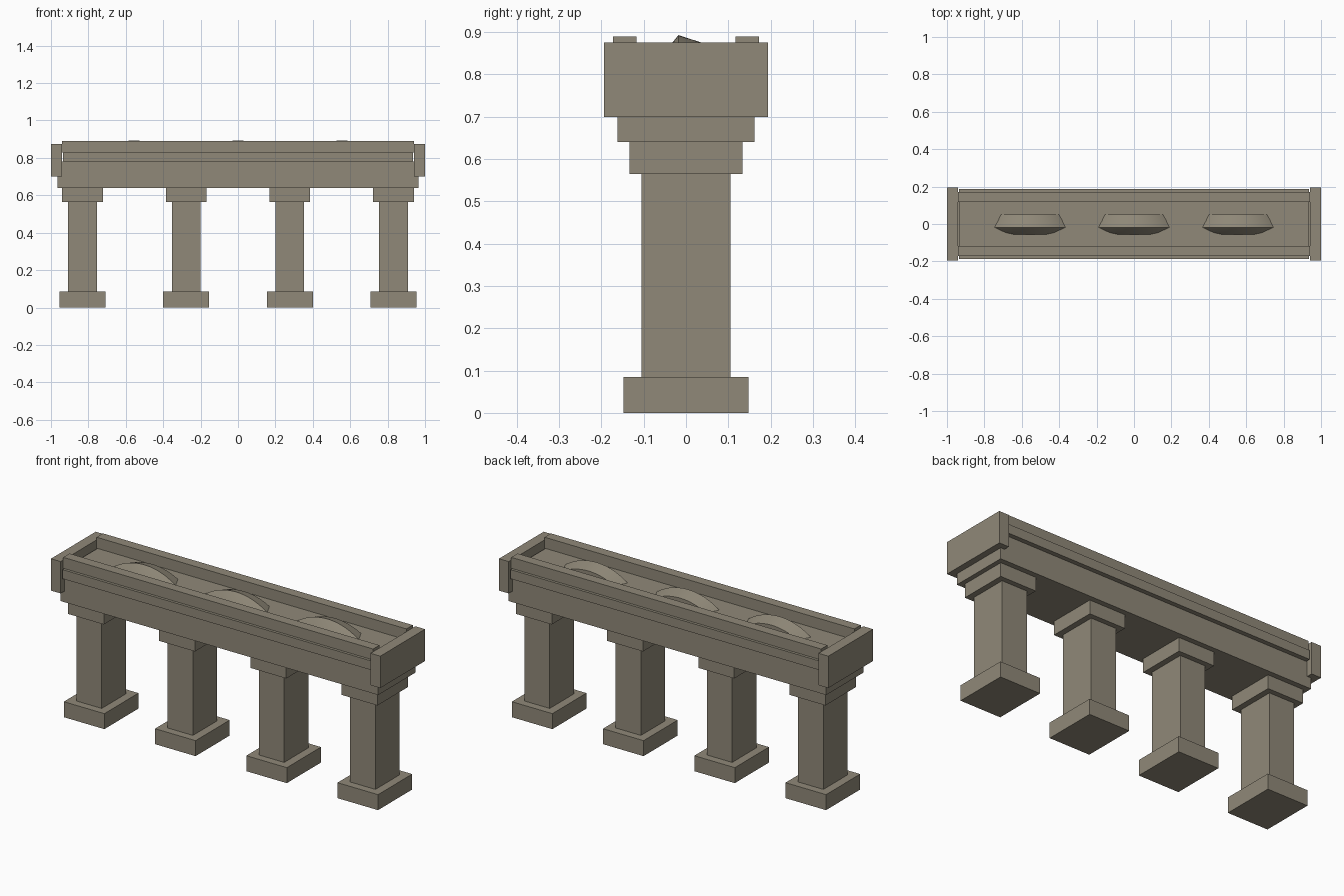
import bpy, math

if "Cube" in bpy.data.objects:
    bpy.data.objects.remove(bpy.data.objects["Cube"])

stone = bpy.data.materials.new("stone")
stone.diffuse_color = (0.28, 0.25, 0.19, 1)
stone.use_nodes = True
stone.node_tree.nodes["Principled BSDF"].inputs["Base Color"].default_value = stone.diffuse_color


def add_mesh(name, verts, faces):
    me = bpy.data.meshes.new(name)
    me.from_pydata(verts, [], faces)
    me.materials.append(stone)
    ob = bpy.data.objects.new(name, me)
    bpy.context.collection.objects.link(ob)
    return ob


def box(name, x0, x1, y0, y1, z0, z1):
    v = [(x, y, z) for x in (x0, x1) for y in (y0, y1) for z in (z0, z1)]
    f = [(0, 1, 3, 2), (4, 6, 7, 5), (0, 4, 5, 1), (2, 3, 7, 6), (0, 2, 6, 4), (1, 5, 7, 3)]
    return add_mesh(name, v, f)


# Four pillars: plinth, shaft, capital
for cx in (-0.831, -0.277, 0.277, 0.831):
    for part, hx, hy, z0, z1 in (("plinth", 0.123, 0.148, 0, 0.085),
                                 ("shaft", 0.077, 0.105, 0.085, 0.565),
                                 ("capital", 0.109, 0.133, 0.565, 0.64)):
        box("pillar_" + part, cx - hx, cx + hx, -hy, hy, z0, z1)

# Beam and channel floor slab
box("beam", -0.965, 0.965, -0.162, 0.162, 0.64, 0.78)
box("channel_floor", -0.935, 0.935, -0.187, 0.187, 0.78, 0.83)

# Side rails and end blocks
for s in (-1, 1):
    y = sorted((s * 0.117, s * 0.172))
    box("side_rail", -0.941, 0.941, y[0], y[1], 0.83, 0.89)
    x = sorted((s * 0.941, s))
    box("end_block", x[0], x[1], -0.194, 0.194, 0.70, 0.875)


# Curved ripples in the channel: arcs of one radius lofted front to back
def ripple(cx, n=24, radius=0.316, base=0.826):
    verts, faces = [], []
    for y, top in ((-0.055, 0.843), (-0.045, 0.859), (-0.018, 0.893), (0.05, 0.871)):
        zc = top - radius
        a = math.acos((base - zc) / radius)
        for i in range(n + 1):
            t = -a + 2 * a * i / n
            verts.append((cx + radius * math.sin(t), y, zc + radius * math.cos(t)))
    m = n + 1
    for r in range(3):
        for i in range(n):
            k = r * m + i
            faces.append((k, k + 1, k + m + 1, k + m))
    faces.append(tuple(range(n, -1, -1)))
    faces.append(tuple(range(3 * m, 4 * m)))
    faces.append((0, m, 2 * m, 3 * m, 4 * m - 1, 3 * m - 1, 2 * m - 1, n))
    ob = add_mesh("ripple", verts, faces)
    bpy.ops.object.select_all(action='DESELECT')
    ob.select_set(True)
    bpy.context.view_layer.objects.active = ob
    bpy.ops.object.mode_set(mode='EDIT')
    bpy.ops.mesh.select_all(action='SELECT')
    bpy.ops.mesh.normals_make_consistent(inside=False)
    bpy.ops.object.mode_set(mode='OBJECT')
    bpy.ops.object.shade_smooth_by_angle(angle=math.radians(30))


for cx in (-0.556, 0, 0.556):
    ripple(cx)
